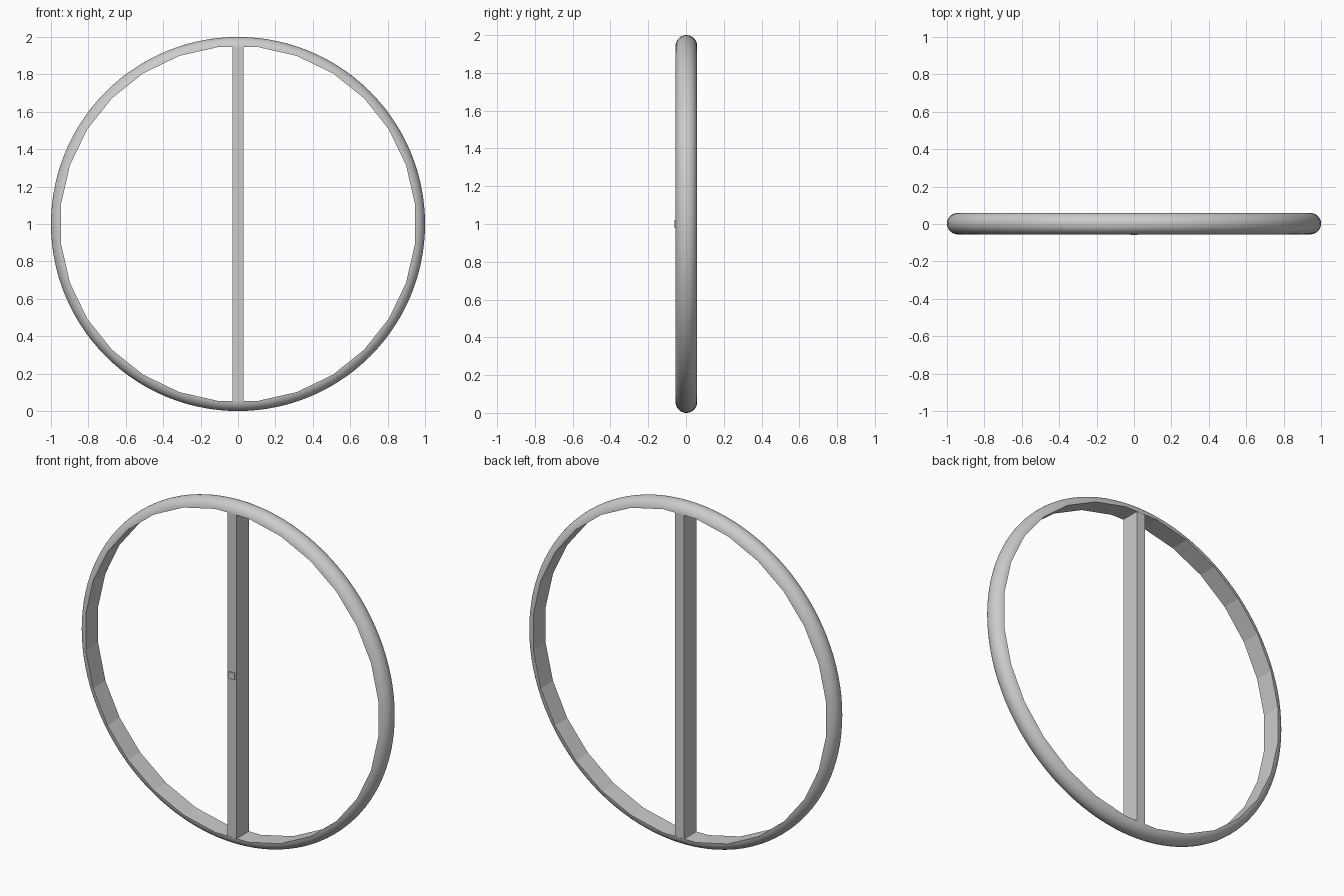
import bpy, bmesh, math

cube = bpy.data.objects.get("Cube")
if cube:
    bpy.data.objects.remove(cube, do_unlink=True)

GREY = (0.6, 0.6, 0.6, 1)
grey = bpy.data.materials.new("plain grey")
grey.use_nodes = True
grey.diffuse_color = GREY
grey.node_tree.nodes["Principled BSDF"].inputs["Base Color"].default_value = GREY

SIDES, SUB = 28, 4            # flat sides of the hole, outer steps per side
HALF = 0.057                  # half depth of the ring
CENTRE = 1 - HALF
APOTHEM = 0.946
ARC = 24
Y = 0.002                     # ring sits slightly behind the front plate


def add_object(name, bm):
    mesh = bpy.data.meshes.new(name)
    bmesh.ops.recalc_face_normals(bm, faces=bm.faces)
    bm.to_mesh(mesh)
    bm.free()
    mesh.materials.append(grey)
    obj = bpy.data.objects.new(name, mesh)
    bpy.context.collection.objects.link(obj)
    return obj


def add_box(name, size, centre):
    bm = bmesh.new()
    bmesh.ops.create_cube(bm, size=1)
    bmesh.ops.scale(bm, vec=size, verts=bm.verts)
    bmesh.ops.translate(bm, vec=centre, verts=bm.verts)
    return add_object(name, bm)


# Ring: half-round outside, faceted hole inside
bm = bmesh.new()
loops = []
step = math.tau / SIDES
for i in range(SIDES * SUB):
    a = i * step / SUB
    offset = (i % SUB) * step / SUB - step / 2
    hole = APOTHEM / math.cos(offset)
    profile = [(hole, -HALF)]
    for k in range(1, ARC):
        t = -math.pi / 2 + math.pi * k / ARC
        profile.append((max(CENTRE + HALF * math.cos(t), hole), HALF * math.sin(t)))
    profile.append((hole, HALF))
    # hole corners fall half a side away from the axes
    b = a + step / 2
    loops.append([bm.verts.new((r * math.sin(b), y + Y, 1 + r * math.cos(b)))
                  for r, y in profile])
for i, loop in enumerate(loops):
    nxt = loops[(i + 1) % len(loops)]
    for k in range(len(loop)):
        m = (k + 1) % len(loop)
        bm.faces.new((loop[k], loop[m], nxt[m], nxt[k]))
ring = add_object("ring", bm)
bpy.context.view_layer.objects.active = ring
ring.select_set(True)
bpy.ops.object.shade_smooth_by_angle(angle=math.radians(10))

# Upright bar across the hole, with a small plate on its front
add_box("centre_bar", (0.058, 2 * HALF - 0.002, 2 * APOTHEM + 0.012), (0, Y, 1))
add_box("front_plate", (0.04, 0.008, 0.04), (0, Y - HALF - 0.001, 1))
